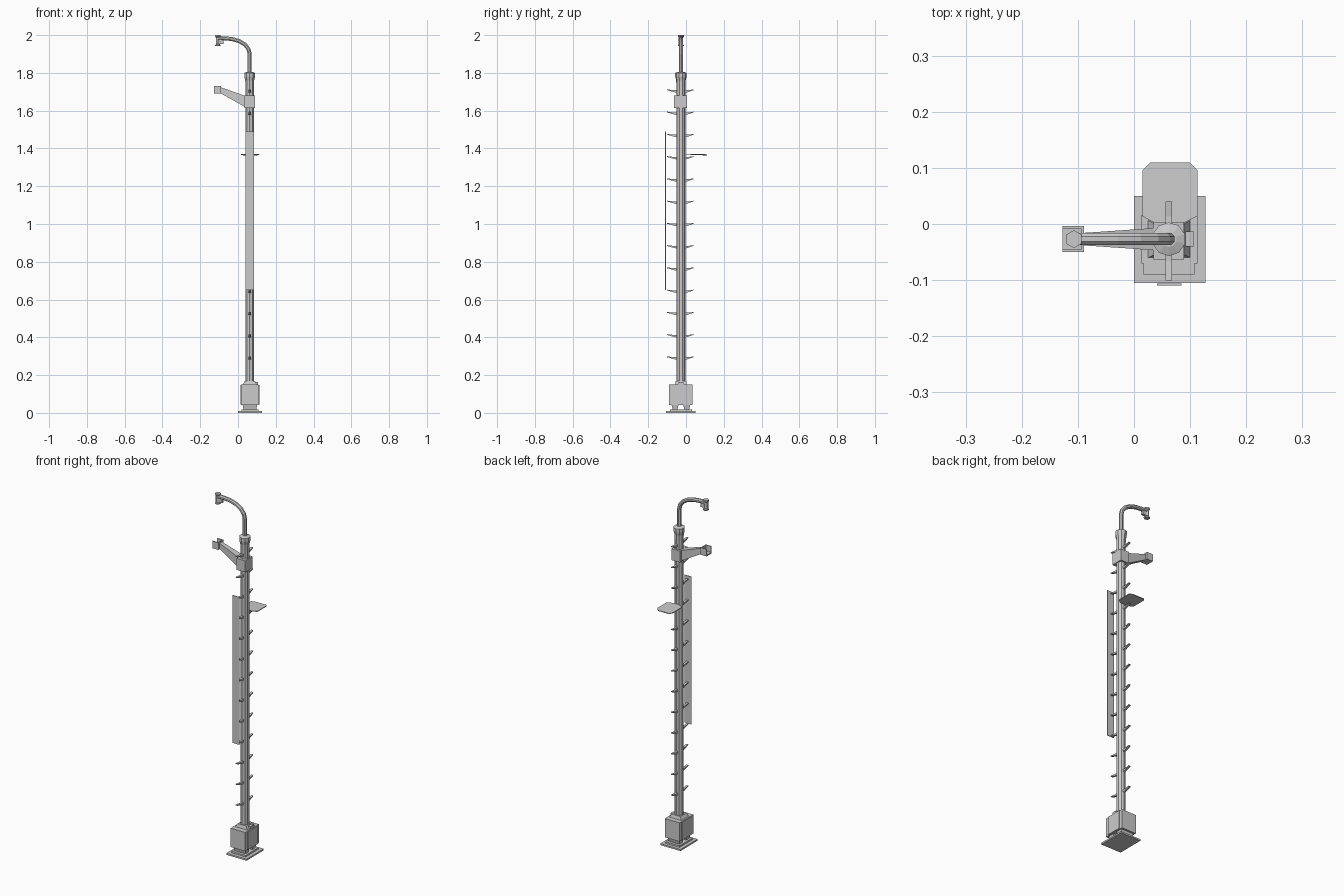
import bpy, bmesh
from math import pi, cos, sin
from mathutils import Vector

if "Cube" in bpy.data.objects:
    bpy.data.objects.remove(bpy.data.objects["Cube"])

CX, CY = 0.062, -0.027   # mast axis


def make(name, verts, faces):
    me = bpy.data.meshes.new(name)
    me.from_pydata(verts, [], faces)
    bm = bmesh.new()
    bm.from_mesh(me)
    bmesh.ops.recalc_face_normals(bm, faces=bm.faces)
    bm.to_mesh(me)
    bm.free()
    ob = bpy.data.objects.new(name, me)
    bpy.context.collection.objects.link(ob)
    return ob


def loft(name, rings):
    """Join rings of equal length and cap both ends."""
    n = len(rings[0])
    faces = [(k*n+i, k*n+(i+1) % n, (k+1)*n+(i+1) % n, (k+1)*n+i)
             for k in range(len(rings)-1) for i in range(n)]
    faces += [tuple(range(n))[::-1], tuple(range((len(rings)-1)*n, len(rings)*n))]
    return make(name, [tuple(v) for r in rings for v in r], faces)


def rect(x0, x1, y0, y1, z):
    return [(x0, y0, z), (x1, y0, z), (x1, y1, z), (x0, y1, z)]


def box(name, x0, x1, y0, y1, z0, z1):
    return loft(name, [rect(x0, x1, y0, y1, z0), rect(x0, x1, y0, y1, z1)])


def turned(name, x, y, profile, n):
    return loft(name, [[(x+r*cos(2*pi*(i+.5)/n), y+r*sin(2*pi*(i+.5)/n), z)
                        for i in range(n)] for r, z in profile])


# Base plate and feet
box("base_plate", 0, 0.127, -0.105, 0.05, 0, 0.009)
box("base_pad", 0.018, 0.108, -0.086, 0.032, 0.009, 0.018)
for i, y in enumerate((-0.058, 0.004)):
    loft(f"foot_{i}", [rect(0.03, 0.096, y-0.012, y+0.012, 0.016),
                       rect(0.024, 0.102, y-0.019, y+0.019, 0.045)])

# Foundation box, side tabs and mast seat
box("foundation_box", 0.017, 0.108, -0.09, 0.034, 0.043, 0.15)
for i, x in enumerate((0.013, 0.107)):
    box(f"side_tab_{i}", x, x+0.006, -0.07, 0.016, 0.045, 0.148)
loft("mast_seat", [rect(0.025, 0.1, -0.06, 0.006, 0.15),
                   rect(0.036, 0.09, -0.055, 0.001, 0.168)])
box("seat_lug", 0.088, 0.107, -0.04, -0.013, 0.15, 0.164)

# Mast with flared cap
turned("mast", CX, CY, [(0.024, 0.15), (0.024, 1.73), (0.025, 1.76),
                        (0.030, 1.78), (0.030, 1.80), (0.014, 1.806)], 10)

# Climbing steps, both sides of the mast
for k in range(13):
    z = 0.292 + k*0.1178
    for s, tip in ((-1, 0.074), (1, 0.067)):
        prof = [(0.015, -0.012), (0.035, -0.008), (tip, 0.003), (tip, 0.007),
                (0.04, 0.003), (0.015, 0.004)]
        loft(f"step_{k}_{s}", [[(CX+dx, CY+s*d, z+h) for d, h in prof]
                               for dx in (-0.006, 0.006)])

# Long front panel
box("front_panel", 0.041, 0.085, -0.110, -0.106, 0.65, 1.49)

# Rear platform with chamfered end
outline = [(0.04, 0.0), (0.015, 0.014), (0.015, 0.096), (0.029, 0.110),
           (0.099, 0.110), (0.113, 0.096), (0.113, 0.014), (0.085, 0.0)]
loft("platform", [[(x, y, z - (0.004 if y > 0.1 else 0)) for x, y in outline]
                  for z in (1.367, 1.371)])

# Clamp, tapered arm and cradle
box("arm_clamp", 0.035, 0.089, -0.063, 0.004, 1.615, 1.68)
loft("side_arm", [[(x, y, z) for y, z in ((CY-w, a), (CY+w, a), (CY+w, b), (CY-w, b))]
                  for x, w, a, b in ((-0.092, 0.011, 1.692, 1.724),
                                     (0.04, 0.02, 1.618, 1.678))])
box("cradle_base", -0.127, -0.089, -0.05, -0.004, 1.69, 1.697)
box("cradle_back", -0.094, -0.089, -0.05, -0.004, 1.69, 1.731)
for i, y in enumerate((-0.05, -0.009)):
    box(f"cradle_wall_{i}", -0.127, -0.089, y, y+0.005, 1.69, 1.731)

# Bent lamp pipe swept along a path
path = [(CX, 1.79), (CX, 1.90), (0.055, 1.927), (0.037, 1.95), (0.008, 1.968),
        (-0.03, 1.979), (-0.07, 1.983), (-0.107, 1.984)]
pts = [Vector((x, CY, z)) for x, z in path]
rings = []
for i, p in enumerate(pts):
    t = (pts[min(i+1, len(pts)-1)] - pts[max(i-1, 0)]).normalized()
    side = Vector((0, 1, 0))
    up = t.cross(side)
    rings.append([p + 0.0115*(cos(a)*side + sin(a)*up)
                  for a in (2*pi*j/8 + pi/8 for j in range(8))])
loft("lamp_pipe", rings)

# Lamp head
turned("lamp_head", -0.107, CY, [(0.016, 1.942), (0.016, 1.948), (0.012, 1.952),
                                 (0.012, 1.988), (0.016, 1.992), (0.016, 2.0)], 6)
box("lamp_bracket", -0.098, -0.076, CY-0.007, CY+0.007, 1.953, 1.976)
